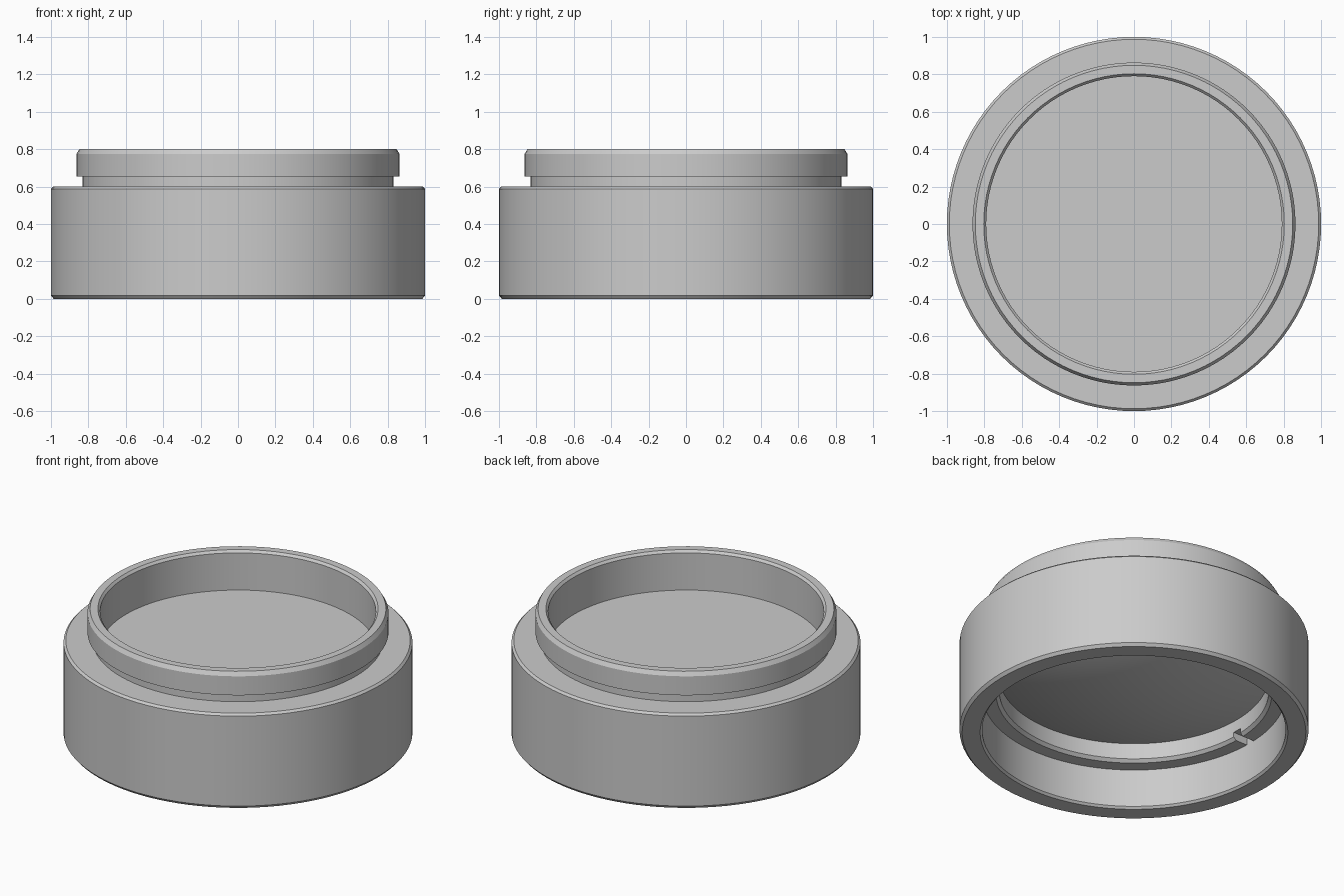
import bpy
import bmesh
import math

cube = bpy.data.objects.get("Cube")
if cube:
    bpy.data.objects.remove(cube, do_unlink=True)

STEPS = 96

grey = bpy.data.materials.new("plain_grey")
grey.use_nodes = True
colour = (0.6, 0.6, 0.6, 1.0)
grey.diffuse_color = colour
grey.node_tree.nodes["Principled BSDF"].inputs["Base Color"].default_value = colour


def lathe(name, profile, closed=True):
    """Spin an (r, z) profile about the z axis."""
    bm = bmesh.new()
    verts = [bm.verts.new((r, 0, z)) for r, z in profile]
    pairs = list(zip(verts, verts[1:]))
    if closed:
        pairs.append((verts[-1], verts[0]))
    edges = [bm.edges.new(p) for p in pairs]
    bmesh.ops.spin(bm, geom=verts + edges, cent=(0, 0, 0), axis=(0, 0, 1),
                   angle=math.tau, steps=STEPS, use_merge=True)
    bmesh.ops.remove_doubles(bm, verts=bm.verts, dist=1e-5)
    bmesh.ops.recalc_face_normals(bm, faces=bm.faces)
    mesh = bpy.data.meshes.new(name)
    bm.to_mesh(mesh)
    bm.free()
    mesh.materials.append(grey)
    obj = bpy.data.objects.new(name, mesh)
    bpy.context.collection.objects.link(obj)
    return obj


def activate(obj):
    bpy.ops.object.select_all(action='DESELECT')
    obj.select_set(True)
    bpy.context.view_layer.objects.active = obj


# Housing: wide chamfered barrel, undercut neck, top lip and stepped bore
housing = lathe("housing", [
    (0.985, 0.0), (1.0, 0.018), (1.0, 0.587), (0.987, 0.60),
    (0.832, 0.60), (0.832, 0.655), (0.863, 0.655), (0.863, 0.775),
    (0.848, 0.80), (0.803, 0.80), (0.79, 0.785), (0.79, 0.40),
    (0.87, 0.40), (0.87, 0.013), (0.882, 0.0)])

# Lens: flat on top, bulging below
EDGE_Z, SAG, LENS_R = 0.38, 0.16, 0.795
bulge = [(LENS_R * t / 16, EDGE_Z - SAG * (1 - (t / 16) ** 2)) for t in range(17)]
lens = lathe("lens", bulge + [(LENS_R, 0.55), (0.0, 0.55)], closed=False)

# Retaining ring with a chamfered mouth and two opposite slots
ring = lathe("retaining_ring", [
    (0.79, 0.253), (0.772, 0.271), (0.772, 0.385), (0.873, 0.385), (0.873, 0.253)])
for side in (-1, 1):
    bpy.ops.mesh.primitive_cube_add(size=1, location=(side * 0.82, 0, 0.25))
    cutter = bpy.context.object
    cutter.name = "slot_cutter"
    cutter.scale = (0.18, 0.06, 0.10)
    cutter.hide_render = True
    activate(ring)
    cut = ring.modifiers.new("slot", 'BOOLEAN')
    cut.operation = 'DIFFERENCE'
    cut.solver = 'EXACT'
    cut.object = cutter
    bpy.ops.object.modifier_apply(modifier=cut.name)
    bpy.data.objects.remove(cutter, do_unlink=True)

# Smooth the turned surfaces, keep chamfers and steps sharp
for obj in (housing, lens, ring):
    activate(obj)
    bpy.ops.object.shade_smooth_by_angle(angle=math.radians(30))
